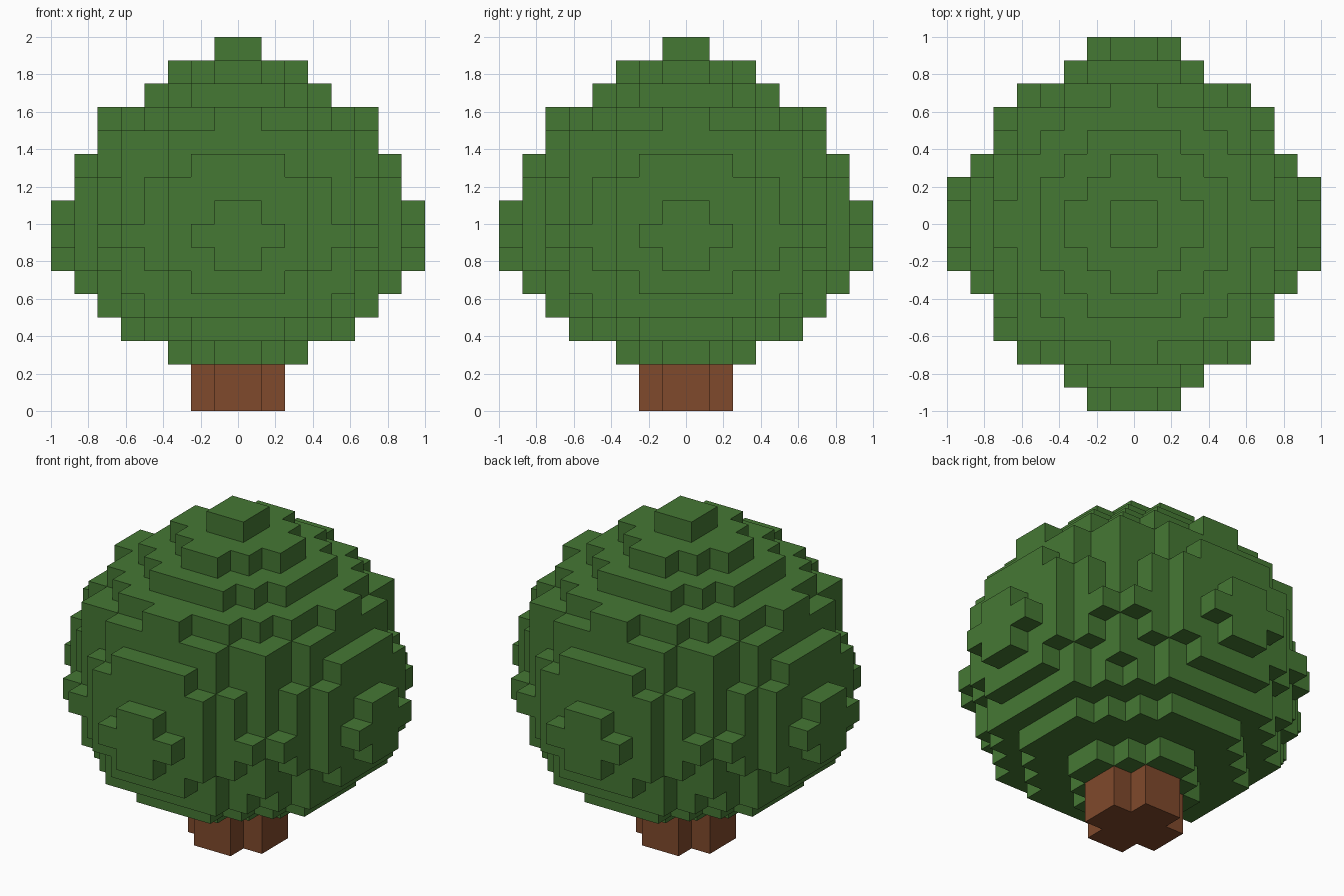
import bpy
import bmesh
from mathutils import Vector

cube = bpy.data.objects.get("Cube")
if cube:
    bpy.data.objects.remove(cube, do_unlink=True)

CELL = 0.125


def make_material(name, color):
    mat = bpy.data.materials.new(name)
    mat.use_nodes = True
    mat.diffuse_color = (*color, 1)
    mat.node_tree.nodes["Principled BSDF"].inputs["Base Color"].default_value = (*color, 1)
    return mat


def layer_cells(rows, z):
    """Cells of one mirrored layer; each digit is the half width of a row outward from the middle."""
    cells = set()
    for j, digit in enumerate(rows):
        for i in range(int(digit)):
            cells |= {(x, y, z) for x in (i, -i - 1) for y in (j, -j - 1)}
    return cells


def build_blocks(name, layers, first_layer, mat):
    """Skin a stack of block layers with only its outer faces."""
    cells = set()
    for k, rows in enumerate(layers):
        cells |= layer_cells(rows, first_layer + k)
    bm = bmesh.new()
    for cell in cells:
        for axis in range(3):
            for sign in (-1, 1):
                step = Vector((0, 0, 0))
                step[axis] = sign
                if tuple(int(c + s) for c, s in zip(cell, step)) in cells:
                    continue
                u, v = Vector((0, 0, 0)), Vector((0, 0, 0))
                u[(axis + 1) % 3] = 0.5
                v[(axis + 2) % 3] = 0.5 * sign
                mid = Vector(cell) + Vector((0.5, 0.5, 0.5)) + step / 2
                corners = (mid - u - v, mid + u - v, mid + u + v, mid - u + v)
                bm.faces.new([bm.verts.new(c * CELL) for c in corners])
    bmesh.ops.remove_doubles(bm, verts=bm.verts, dist=CELL / 100)
    mesh = bpy.data.meshes.new(name)
    bm.to_mesh(mesh)
    bm.free()
    mesh.materials.append(mat)
    obj = bpy.data.objects.new(name, mesh)
    bpy.context.collection.objects.link(obj)
    return obj


# Trunk: plus-shaped post
build_blocks("trunk", ["21", "21"], 0, make_material("bark brown", (0.216, 0.067, 0.025)))

# Crown: rounded stack of block layers, bottom to top
crown_layers = [
    "321", "55432", "666543", "7765532",
    "87765431", "88766532", "87765431",
    "7776543", "7765532", "666553", "655431",
    "4432", "321", "1",
]
build_blocks("leaf_crown", crown_layers, 2, make_material("leaf green", (0.06, 0.188, 0.034)))
